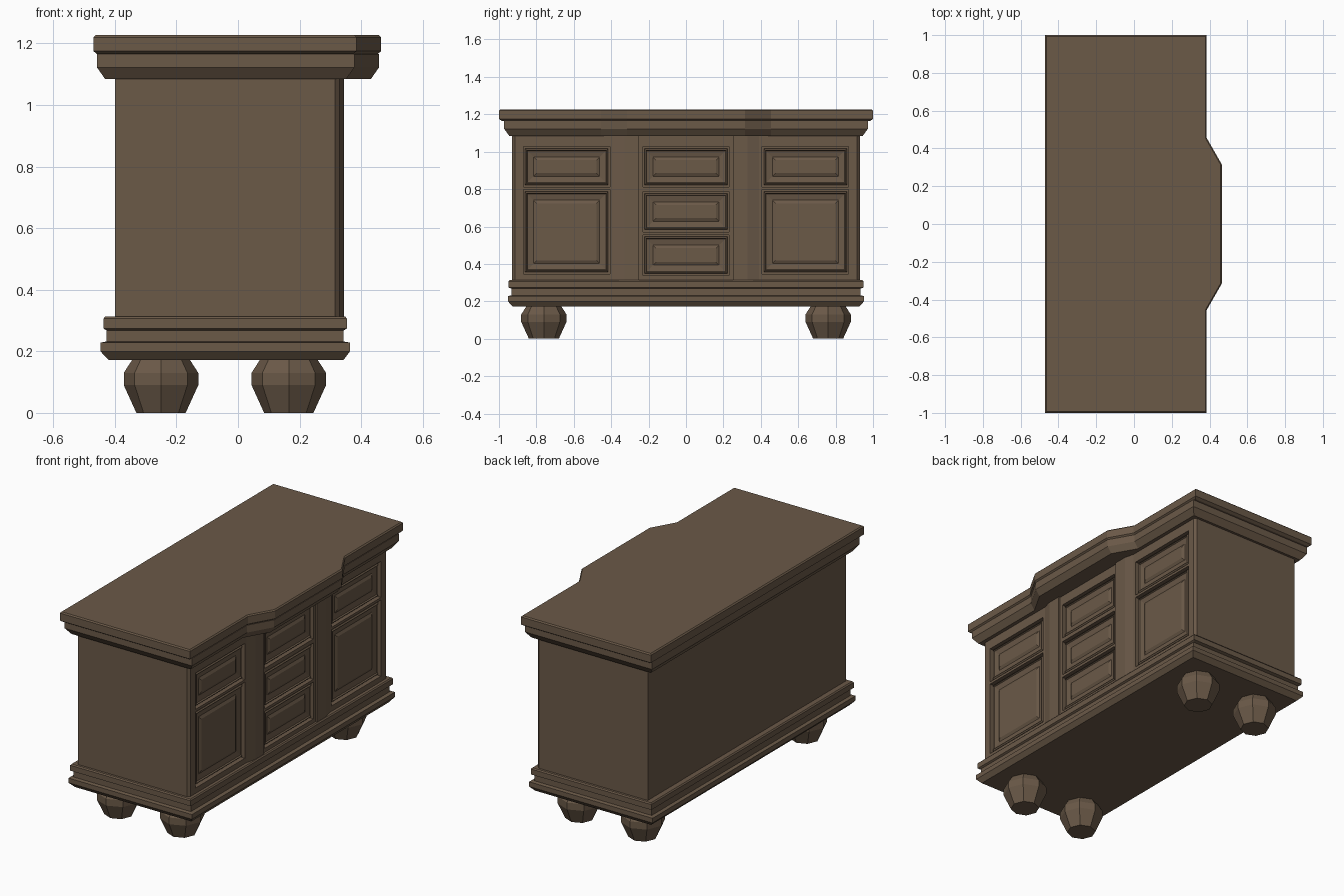
import bpy, bmesh, math

if "Cube" in bpy.data.objects:
    bpy.data.objects.remove(bpy.data.objects["Cube"])

wood = bpy.data.materials.new("brown wood")
wood.diffuse_color = (0.145, 0.100, 0.064, 1)
wood.use_nodes = True
wood.node_tree.nodes["Principled BSDF"].inputs["Base Color"].default_value = wood.diffuse_color


def finish(name, bm):
    bmesh.ops.recalc_face_normals(bm, faces=bm.faces)
    me = bpy.data.meshes.new(name)
    bm.to_mesh(me)
    bm.free()
    me.materials.append(wood)
    ob = bpy.data.objects.new(name, me)
    bpy.context.collection.objects.link(ob)
    return ob


def loft(name, rings):
    """Skin a stack of equal-length point rings and cap both ends."""
    bm = bmesh.new()
    vs = [[bm.verts.new(p) for p in ring] for ring in rings]
    n = len(vs[0])
    for a, b in zip(vs, vs[1:]):
        for i in range(n):
            j = (i + 1) % n
            bm.faces.new((a[i], a[j], b[j], b[i]))
    bm.faces.new(vs[0][::-1])
    bm.faces.new(vs[-1])
    return finish(name, bm)


def slab(x0, x1, y, z):
    return [(x0, -y, z), (x1, -y, z), (x1, y, z), (x0, y, z)]


def bowed(x0, x1, y, z, bow=0.08):
    """Rectangle whose +x edge steps out in the middle."""
    return [(x0, -y, z), (x1, -y, z), (x1, -0.455, z), (x1 + bow, -0.315, z),
            (x1 + bow, 0.315, z), (x1, 0.455, z), (x1, y, z), (x0, y, z)]


def box(name, x0, x1, y0, y1, z0, z1):
    return loft(name, [[(x0, y0, z), (x1, y0, z), (x1, y1, z), (x0, y1, z)] for z in (z0, z1)])


# Top board and cornice
loft("top_board", [bowed(-0.457, 0.373, 0.985, 1.165), bowed(-0.47, 0.385, 1.0, 1.175),
                   bowed(-0.47, 0.385, 1.0, 1.22), bowed(-0.463, 0.378, 0.993, 1.227)])
loft("cornice", [bowed(-0.432, 0.352, 0.945, 1.085), bowed(-0.458, 0.378, 0.972, 1.122),
                 bowed(-0.458, 0.378, 0.972, 1.166)])

# Plinth with a waist between two mouldings
loft("plinth", [slab(-0.42, 0.343, 0.927, 0.172), slab(-0.447, 0.364, 0.952, 0.2),
                slab(-0.447, 0.364, 0.952, 0.228), slab(-0.427, 0.343, 0.932, 0.232),
                slab(-0.427, 0.343, 0.932, 0.268), slab(-0.437, 0.354, 0.95, 0.274),
                slab(-0.437, 0.354, 0.95, 0.306), slab(-0.431, 0.348, 0.944, 0.313)])

# Carcass
Z0, Z1 = 0.31, 1.09
box("carcass", -0.40, 0.30, -0.93, 0.93, Z0, Z1)

# Raised panel: outer lip, sunk border, bevelled centre field
def panel(name, y0, y1, z0, z1, x):
    steps = [(0, -0.028), (0, -0.012), (0.008, -0.006), (0.012, -0.014),
             (0.045, -0.020), (0.062, -0.012)]
    loft(name, [[(x + d, y0 + i, z0 + i), (x + d, y1 - i, z0 + i),
                 (x + d, y1 - i, z1 - i), (x + d, y0 + i, z1 - i)] for i, d in steps])


SIDE_X, MID_X = 0.33, 0.345
for s, side in ((-1, "left"), (1, "right")):
    # Corner stile with a chamfered edge
    prof = [(0.30, 0.87), (SIDE_X, 0.87), (SIDE_X, 0.915), (0.315, 0.93), (0.30, 0.93)]
    loft(side + "_corner_stile", [[(x, s * y, z) for x, y in prof] for z in (Z0, Z1)])
    # Pilaster that steps out towards the middle bay
    prof = [(0.30, 0.23), (0.335, 0.23), (0.335, 0.25), (MID_X, 0.25), (MID_X, 0.33),
            (SIDE_X, 0.39), (SIDE_X, 0.407), (0.30, 0.407)]
    loft(side + "_pilaster", [[(x, s * y, z) for x, y in prof] for z in (Z0, Z1)])
    ya, yb = sorted((s * 0.407, s * 0.87))
    for i, (a, b) in enumerate(((Z0, 0.345), (0.797, 0.812), (1.027, Z1))):
        box(f"{side}_rail_{i}", 0.30, SIDE_X, ya, yb, a, b)
    panel(side + "_drawer", ya + 0.01, yb - 0.01, 0.823, 1.017, SIDE_X)
    panel(side + "_door", ya + 0.01, yb - 0.01, 0.357, 0.786, SIDE_X)

# Middle bay with three drawers
for i, (a, b) in enumerate(((Z0, 0.337), (0.556, 0.572), (0.788, 0.812), (1.027, Z1))):
    box(f"middle_rail_{i}", 0.30, 0.335, -0.23, 0.23, a, b)
for i, (a, b) in enumerate(((0.348, 0.546), (0.583, 0.777), (0.823, 1.017))):
    panel(f"middle_drawer_{i}", -0.222, 0.222, a, b, 0.335)

# Eight-sided bun feet
for x in (-0.25, 0.165):
    for y in (-0.76, 0.76):
        loft("bun_foot", [[(x + r * math.cos(k * math.pi / 4), y + r * math.sin(k * math.pi / 4), z)
                           for k in range(8)]
                          for z, r in ((0, 0.08), (0.09, 0.121), (0.13, 0.121), (0.175, 0.092))])
